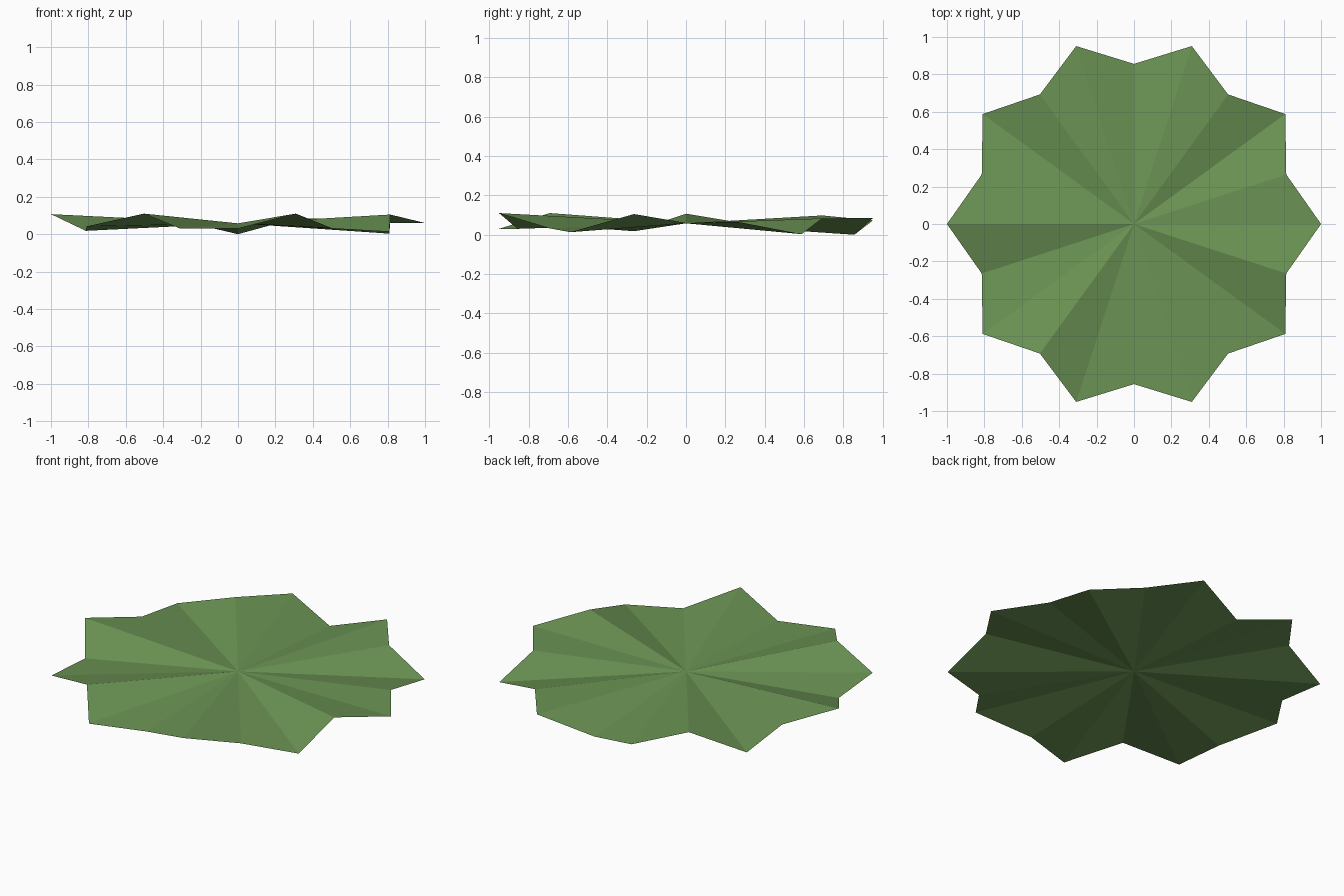
import bpy, bmesh, math

if "Cube" in bpy.data.objects:
    bpy.data.objects.remove(bpy.data.objects["Cube"])

# Flat leaf green
green = bpy.data.materials.new("leaf_green")
green.diffuse_color = (0.15, 0.30, 0.09, 1.0)
green.use_nodes = True
green.node_tree.nodes["Principled BSDF"].inputs["Base Color"].default_value = green.diffuse_color

# Uneven rim heights, every 18 degrees counter-clockwise from +x
HEIGHTS = [0.06, 0.065, 0.003, 0.083, 0.085, 0.0, 0.073, 0.098, 0.02, 0.063,
           0.107, 0.018, 0.042, 0.11, 0.03, 0.03, 0.11, 0.032, 0.013, 0.105]
CENTRE_Z = 0.058
TIP_R, NOTCH_R = 1.0, 0.856

# Ten-pointed crumpled leaf sheet: a fan of flat triangles around the centre
bm = bmesh.new()
centre = bm.verts.new((0, 0, CENTRE_Z))
rim = []
for i, z in enumerate(HEIGHTS):
    a = math.tau * i / len(HEIGHTS)
    r = NOTCH_R if i % 2 else TIP_R
    rim.append(bm.verts.new((r * math.cos(a), r * math.sin(a), z)))
for i, v in enumerate(rim):
    bm.faces.new((centre, v, rim[(i + 1) % len(rim)]))

mesh = bpy.data.meshes.new("leaf_sheet")
bm.to_mesh(mesh)
bm.free()
mesh.materials.append(green)
leaf = bpy.data.objects.new("leaf_sheet", mesh)
bpy.context.collection.objects.link(leaf)
